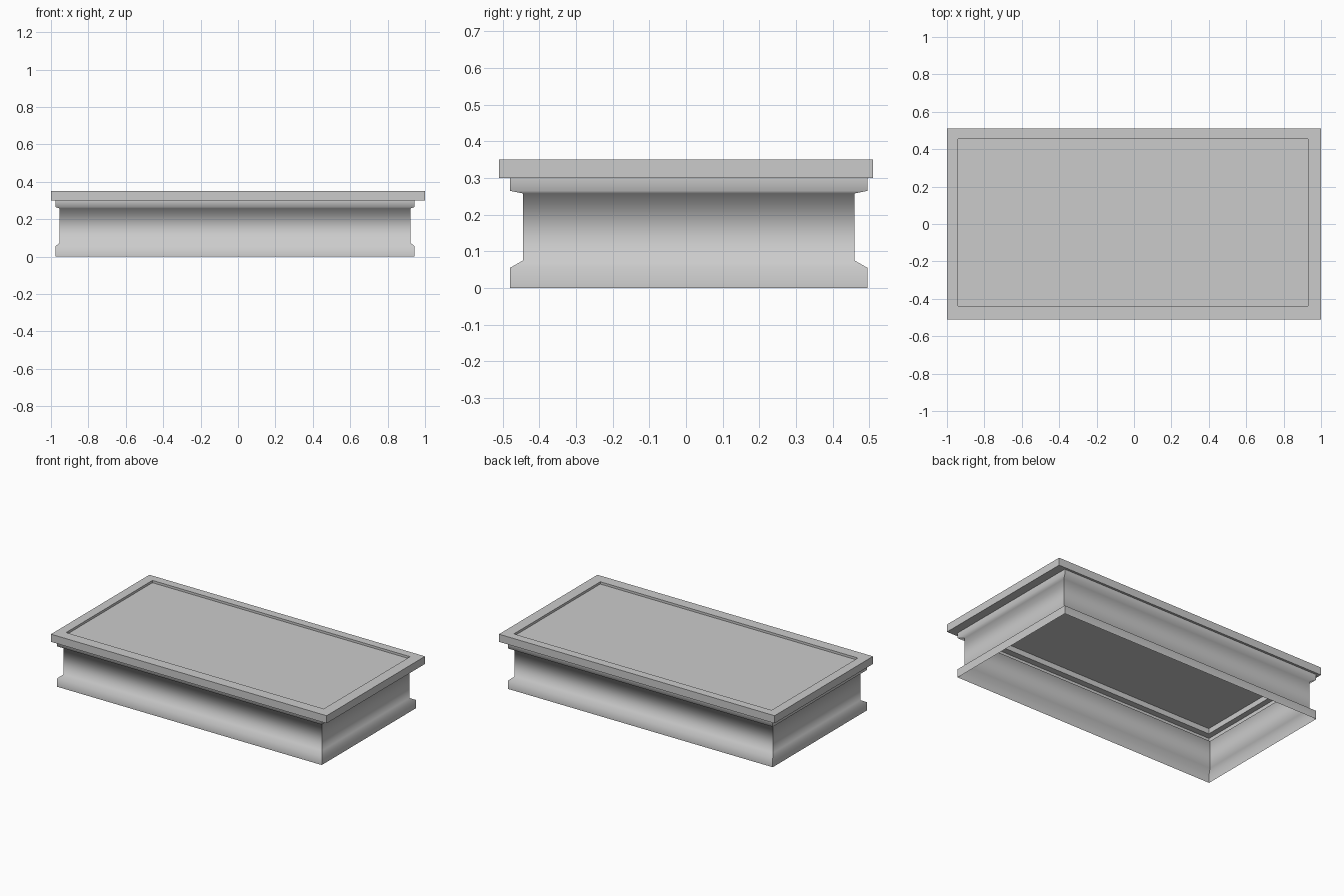
import bpy
import bmesh

cube = bpy.data.objects.get("Cube")
if cube:
    bpy.data.objects.remove(cube, do_unlink=True)

gray = bpy.data.materials.new("plain_gray")
gray.use_nodes = True
color = (0.6, 0.6, 0.6, 1)
gray.diffuse_color = color
gray.node_tree.nodes["Principled BSDF"].inputs["Base Color"].default_value = color


def rect_sweep(name, profile, center, closed=False, capped=False, smooth=False):
    """Sweep a profile of (half width, half depth, height) around a rectangle."""
    bm = bmesh.new()
    cx, cy = center
    corners = ((-1, -1), (1, -1), (1, 1), (-1, 1))
    rings = [[bm.verts.new((cx + sx * hx, cy + sy * hy, z)) for sx, sy in corners]
             for hx, hy, z in profile]
    pairs = list(zip(rings, rings[1:]))
    if closed:
        pairs.append((rings[-1], rings[0]))
    for low, high in pairs:
        for i in range(4):
            j = (i + 1) % 4
            face = bm.faces.new((low[i], low[j], high[j], high[i]))
            face.smooth = smooth
        # Keep the mitred corners crisp
        for a, b in zip(low, high):
            bm.edges.get((a, b)).smooth = False
    if capped:
        bm.faces.new(rings[-1])
    mesh = bpy.data.meshes.new(name)
    bm.to_mesh(mesh)
    bm.free()
    mesh.materials.append(gray)
    obj = bpy.data.objects.new(name, mesh)
    bpy.context.collection.objects.link(obj)
    return obj


# Hollow base wall: plinth, sloped step, neck and cornice
plinth = (0.96, 0.4875)
neck = (0.9375, 0.4525)
rect_sweep("base_wall", [
    (*plinth, 0), (*plinth, 0.055), (*neck, 0.075),
    (*neck, 0.258), (*plinth, 0.265), (*plinth, 0.3),
], (-0.016, 0.0075), smooth=True)

# Overhanging slab frame, whose opening sits slightly off centre
frame = rect_sweep("top_frame", [
    (1, 0.51, 0.3), (1, 0.51, 0.35), (0.935, 0.4475, 0.35), (0.935, 0.4475, 0.3),
], (0, 0), closed=True)
for v in frame.data.vertices:
    if abs(v.co.x) < 0.97:
        v.co.x -= 0.005
        v.co.y += 0.008

# Thin panel sunk into the frame
rect_sweep("top_panel", [(0.935, 0.4475, 0.335)], (-0.005, 0.008), capped=True)
